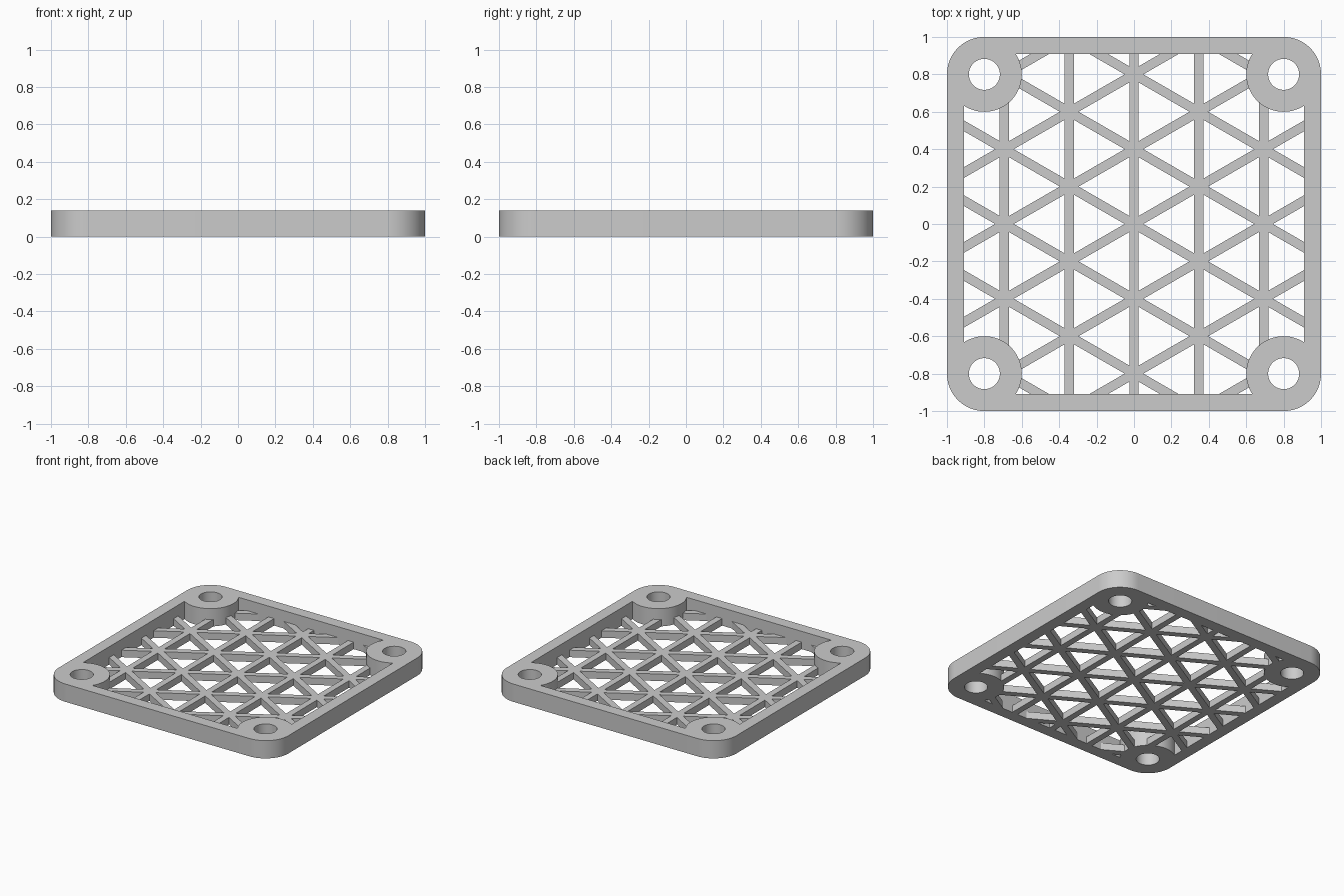
import bpy, bmesh, math
from mathutils import Matrix, Vector

if "Cube" in bpy.data.objects:
    bpy.data.objects.remove(bpy.data.objects["Cube"], do_unlink=True)

HEIGHT = 0.14
BOSS = 0.8            # boss centre offset on both axes
BOSS_R = 0.2
HOLE_R = 0.083
INNER = 0.908         # half width of the opening
RIB_W, RIB_H = 0.05, 0.055
PITCH = 0.4

grey = bpy.data.materials.new("light grey")
grey.use_nodes = True
grey.diffuse_color = (0.6, 0.6, 0.6, 1)
grey.node_tree.nodes["Principled BSDF"].inputs["Base Color"].default_value = (0.6, 0.6, 0.6, 1)


def arc(cx, cy, r, start, end, steps):
    return [(cx + r * math.cos(math.radians(start + (end - start) * i / steps)),
             cy + r * math.sin(math.radians(start + (end - start) * i / steps)))
            for i in range(steps + 1)]


def four_corners(corner):
    """Repeat the points of the +x +y corner around the square."""
    return [(x * round(math.cos(a)) - y * round(math.sin(a)),
             x * round(math.sin(a)) + y * round(math.cos(a)))
            for a in (k * math.pi / 2 for k in range(4)) for x, y in corner]


def opening(half, radius):
    """Square opening whose corners are bitten off by the round bosses."""
    reach = math.degrees(math.acos((half - BOSS) / radius))
    return four_corners(arc(BOSS, BOSS, radius, -reach, reach - 270, 32))


def extruded(name, outlines, z0, z1):
    """Solid plate from closed outlines; inner outlines become holes."""
    curve = bpy.data.curves.new(name, 'CURVE')
    curve.dimensions = '2D'
    curve.fill_mode = 'BOTH'
    curve.extrude = (z1 - z0) / 2
    for points in outlines:
        spline = curve.splines.new('POLY')
        spline.points.add(len(points) - 1)
        for p, (x, y) in zip(spline.points, points):
            p.co = (x, y, 0, 1)
        spline.use_cyclic_u = True
    temp = bpy.data.objects.new(name + " outline", curve)
    bpy.context.collection.objects.link(temp)
    bpy.context.view_layer.update()
    mesh = bpy.data.meshes.new_from_object(
        temp.evaluated_get(bpy.context.evaluated_depsgraph_get()))
    bpy.data.objects.remove(temp, do_unlink=True)
    bm = bmesh.new()
    bm.from_mesh(mesh)
    bmesh.ops.remove_doubles(bm, verts=bm.verts, dist=1e-5)
    bmesh.ops.translate(bm, verts=bm.verts, vec=(0, 0, (z0 + z1) / 2))
    bmesh.ops.recalc_face_normals(bm, faces=bm.faces)
    bm.to_mesh(mesh)
    bm.free()
    obj = bpy.data.objects.new(name, mesh)
    bpy.context.collection.objects.link(obj)
    return obj


def finish(obj):
    obj.data.materials.clear()
    obj.data.materials.append(grey)
    bpy.ops.object.select_all(action='DESELECT')
    obj.select_set(True)
    bpy.context.view_layer.objects.active = obj
    bpy.ops.object.shade_smooth_by_angle(angle=math.radians(30))


# Rounded frame with four drilled bosses
outer = four_corners(arc(BOSS, BOSS, BOSS_R, 0, 90, 20))
holes = [arc(sx * BOSS, sy * BOSS, HOLE_R, 0, 351, 39)
         for sx in (-1, 1) for sy in (-1, 1)]
frame = extruded("frame", [outer, opening(INNER, BOSS_R)] + holes, 0, HEIGHT)
finish(frame)

# Triangular lattice: parallel ribs in three directions
bm = bmesh.new()
gap = PITCH * math.cos(math.radians(30))
for angle in (30, 90, 150):
    turn = Matrix.Rotation(math.radians(angle), 4, 'Z')
    for k in range(-4, 5):
        place = turn @ Matrix.Translation((0, k * gap, RIB_H / 2))
        bmesh.ops.create_cube(bm, size=1,
                              matrix=place @ Matrix.Diagonal((3.2, RIB_W, RIB_H, 1)))
mesh = bpy.data.meshes.new("lattice")
bm.to_mesh(mesh)
bm.free()
lattice = bpy.data.objects.new("lattice", mesh)
bpy.context.collection.objects.link(lattice)

# Trim the ribs to the opening, slightly sunk into the frame
trimmer = extruded("lattice trimmer", [opening(INNER + 0.005, BOSS_R - 0.005)], -0.1, 0.3)
trimmer.hide_render = True
trim = lattice.modifiers.new("trim", 'BOOLEAN')
trim.operation = 'INTERSECT'
trim.solver = 'EXACT'
trim.use_self = True
trim.object = trimmer
bpy.context.view_layer.update()
lattice.data = bpy.data.meshes.new_from_object(
    lattice.evaluated_get(bpy.context.evaluated_depsgraph_get()))
lattice.modifiers.clear()
bpy.data.objects.remove(trimmer, do_unlink=True)
finish(lattice)
